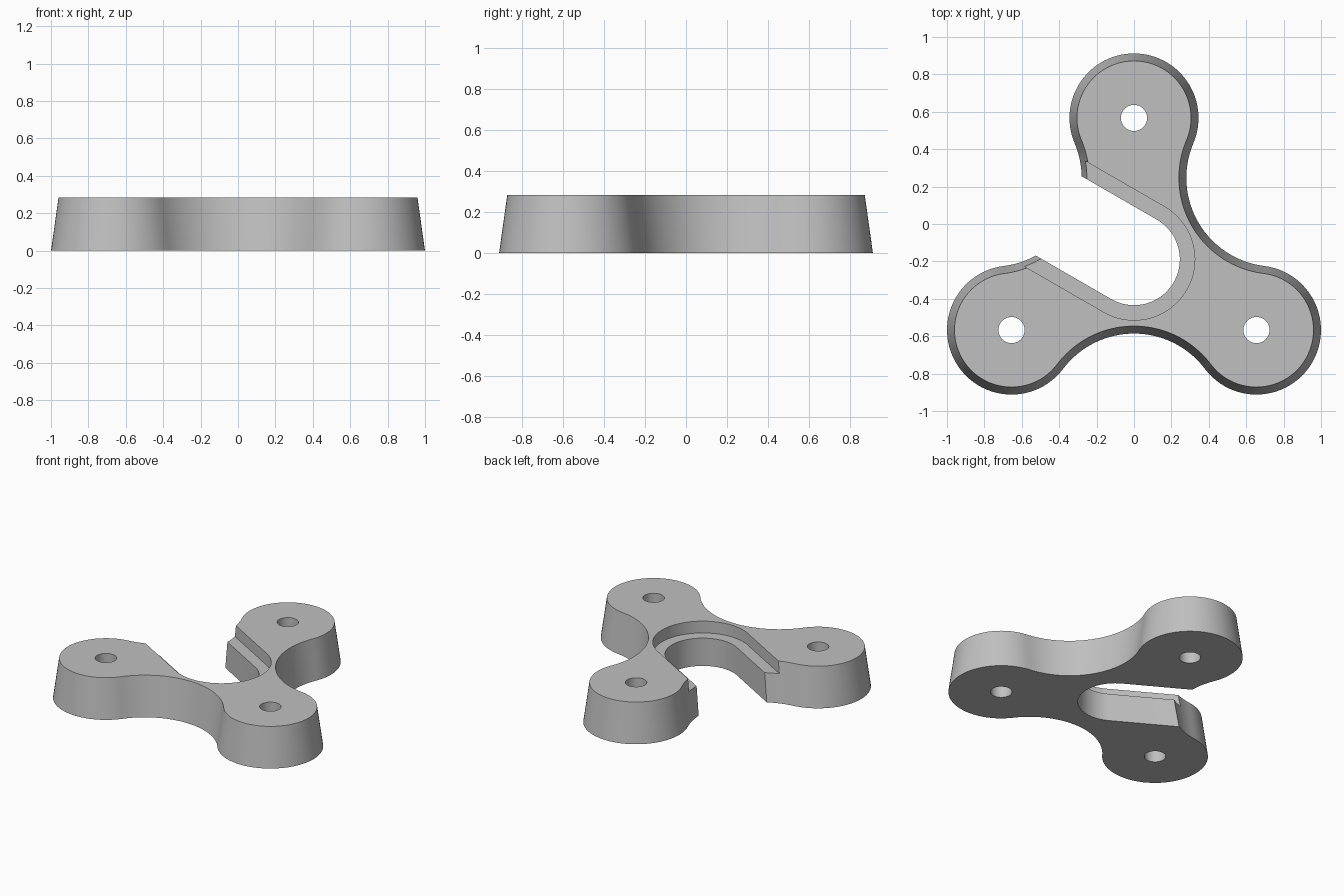
import bpy
import bmesh
from math import atan2, cos, hypot, pi, radians, sin
from mathutils import Vector

HUB = Vector((0, -0.189))
ARM, WAIST = 0.756, 0.872          # hub to lobe centres / concave arc centres
LOBE_R, DRAFT, HEIGHT = 0.345, 0.04, 0.285
SHELF_Z = 0.2
STEPS = 48

cube = bpy.data.objects.get("Cube")
if cube:
    bpy.data.objects.remove(cube, do_unlink=True)

grey = bpy.data.materials.new("light grey")
grey.use_nodes = True
colour = (0.53, 0.53, 0.53, 1)
grey.diffuse_color = colour
grey.node_tree.nodes["Principled BSDF"].inputs["Base Color"].default_value = colour


def polar(r, a):
    return Vector((r * cos(a), r * sin(a)))


def arc(centre, r, start, end):
    return [centre + polar(r, start + (end - start) * i / STEPS) for i in range(STEPS + 1)]


def body_outline(inset):
    """Three round lobes joined by tangent concave arcs."""
    dx, dy = WAIST * cos(pi / 3) - ARM, WAIST * sin(pi / 3)
    join, lobe_r = atan2(dy, dx), LOBE_R - inset
    waist_r = hypot(dx, dy) - lobe_r
    points = []
    for k in range(3):
        a = pi / 2 + k * 2 * pi / 3
        points += arc(HUB + polar(ARM, a), lobe_r, a - join, a + join)[:-1]
        points += arc(HUB + polar(WAIST, a + pi / 3), waist_r,
                      a + join + pi, a + 5 * pi / 3 - join)[:-1]
    return points


def slot_outline(r):
    """Round-ended slot running out to the back right."""
    way = radians(150)
    curve = arc(HUB, r, way - 1.5 * pi, way - pi / 2)
    # the curve runs round the closed end, then both sides run outward
    run = polar(1.2, way)
    return [curve[0] + run] + curve + [curve[-1] + run]


def loft(name, lower, upper, z0, z1):
    bm = bmesh.new()
    low = [bm.verts.new((p.x, p.y, z0)) for p in lower]
    high = [bm.verts.new((p.x, p.y, z1)) for p in upper]
    bm.faces.new(low)
    bm.faces.new(high)
    n = len(low)
    for i in range(n):
        j = (i + 1) % n
        bm.faces.new((low[i], low[j], high[j], high[i]))
    bmesh.ops.recalc_face_normals(bm, faces=bm.faces[:])
    mesh = bpy.data.meshes.new(name)
    bm.to_mesh(mesh)
    bm.free()
    obj = bpy.data.objects.new(name, mesh)
    bpy.context.collection.objects.link(obj)
    mesh.materials.append(grey)
    return obj


def cut(body, outline, z0):
    cutter = loft("cutter", outline, outline, z0, HEIGHT + 0.1)
    cutter.hide_render = True
    mod = body.modifiers.new("cut", "BOOLEAN")
    mod.operation, mod.solver, mod.object = "DIFFERENCE", "EXACT", cutter
    bpy.ops.object.modifier_apply(modifier=mod.name)
    bpy.data.objects.remove(cutter, do_unlink=True)


# Tapered three-lobed body
body = loft("three_lobed_body", body_outline(0), body_outline(DRAFT), 0, HEIGHT)
bpy.ops.object.select_all(action="DESELECT")
bpy.context.view_layer.objects.active = body
body.select_set(True)

# Open slot with a wider recess that leaves a shelf
cut(body, slot_outline(0.245), -0.1)
cut(body, slot_outline(0.325), SHELF_Z)

# Through hole in each lobe
for k in range(3):
    centre = HUB + polar(ARM, pi / 2 + k * 2 * pi / 3)
    cut(body, arc(centre, 0.07, 0, 2 * pi)[:-1], -0.1)

bpy.ops.object.shade_smooth_by_angle(angle=radians(30))
